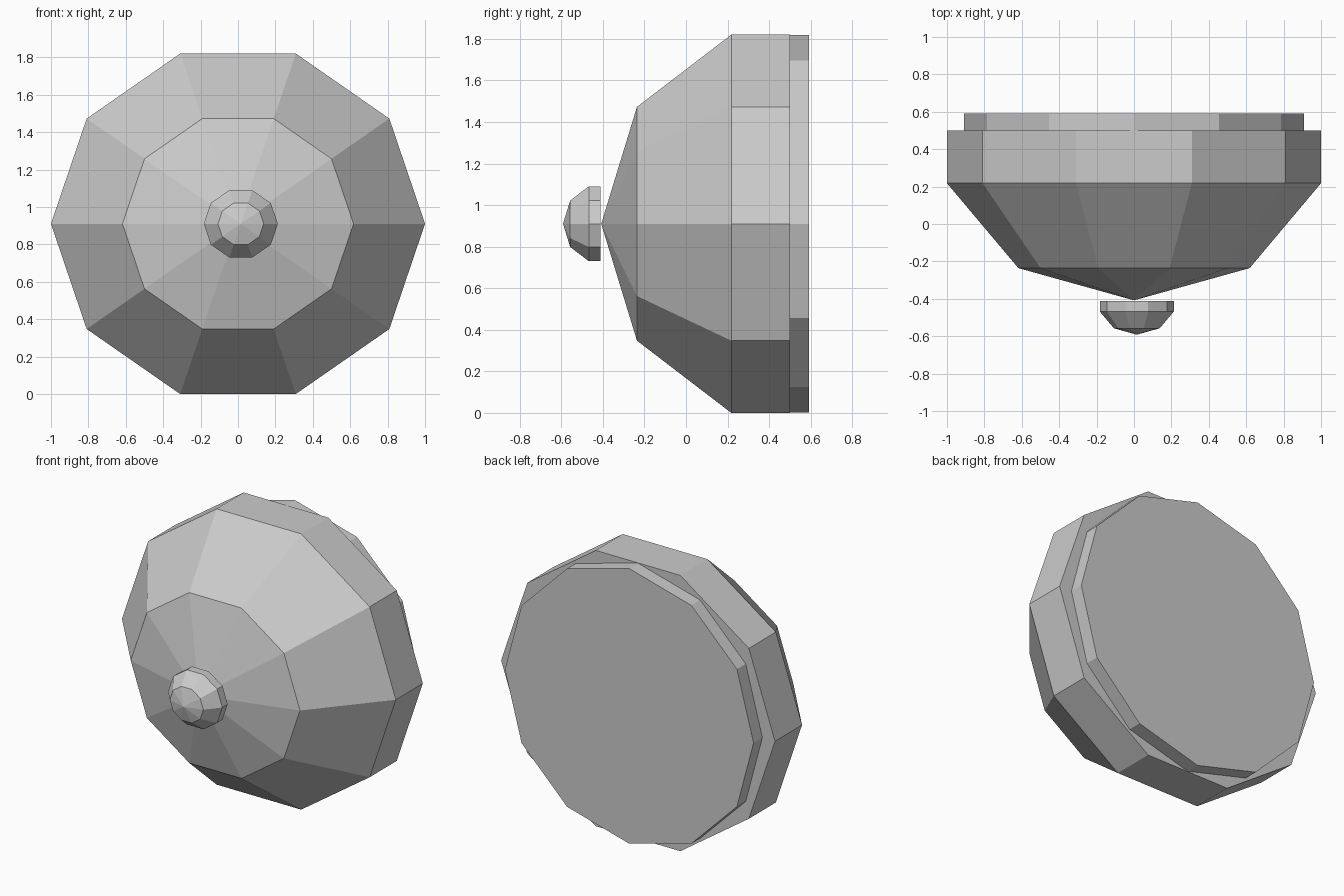
import bpy, bmesh
from math import sin, cos, pi

if "Cube" in bpy.data.objects:
    bpy.data.objects.remove(bpy.data.objects["Cube"])

MID_Z = 0.91


def faceted(name, sides, rings, cx=0.0, zs=1.0):
    """Stack polygon rings (y, radius) along y; radius 0 makes a point, other ends are capped."""
    bm = bmesh.new()
    loops = []
    for y, r in rings:
        n = sides if r > 0 else 1
        loops.append([bm.verts.new((cx + r * cos(2 * pi * i / sides), y,
                                    MID_Z + zs * r * sin(2 * pi * i / sides)))
                      for i in range(n)])
    for a, b in zip(loops, loops[1:]):
        for i in range(sides):
            j = (i + 1) % sides
            if len(b) == 1:
                bm.faces.new((a[i], a[j], b[0]))
            else:
                bm.faces.new((a[i], a[j], b[j], b[i]))
    for end in (loops[0], loops[-1]):
        if len(end) > 1:
            bm.faces.new(end)
    bmesh.ops.recalc_face_normals(bm, faces=bm.faces)
    mesh = bpy.data.meshes.new(name)
    bm.to_mesh(mesh)
    bm.free()
    obj = bpy.data.objects.new(name, mesh)
    bpy.context.collection.objects.link(obj)
    return obj


# Ten-sided domed body, slightly squashed in height
SQUASH = 0.957
profile = [(0.50, 1.0), (0.218, 1.0), (-0.236, 0.618), (-0.408, 0.0)]
faceted("body", 10, profile, zs=SQUASH)

# Front knob: a small copy of the body profile, touching the dome tip
K = 0.198
knob = [(-0.412 + (y - 0.50) * K, r * K) for y, r in profile]
faceted("front_knob", 10, knob, cx=0.015, zs=SQUASH)

# Twelve-sided back plate
faceted("back_plate", 12, [(0.592, 0.908), (0.50, 0.908)])
